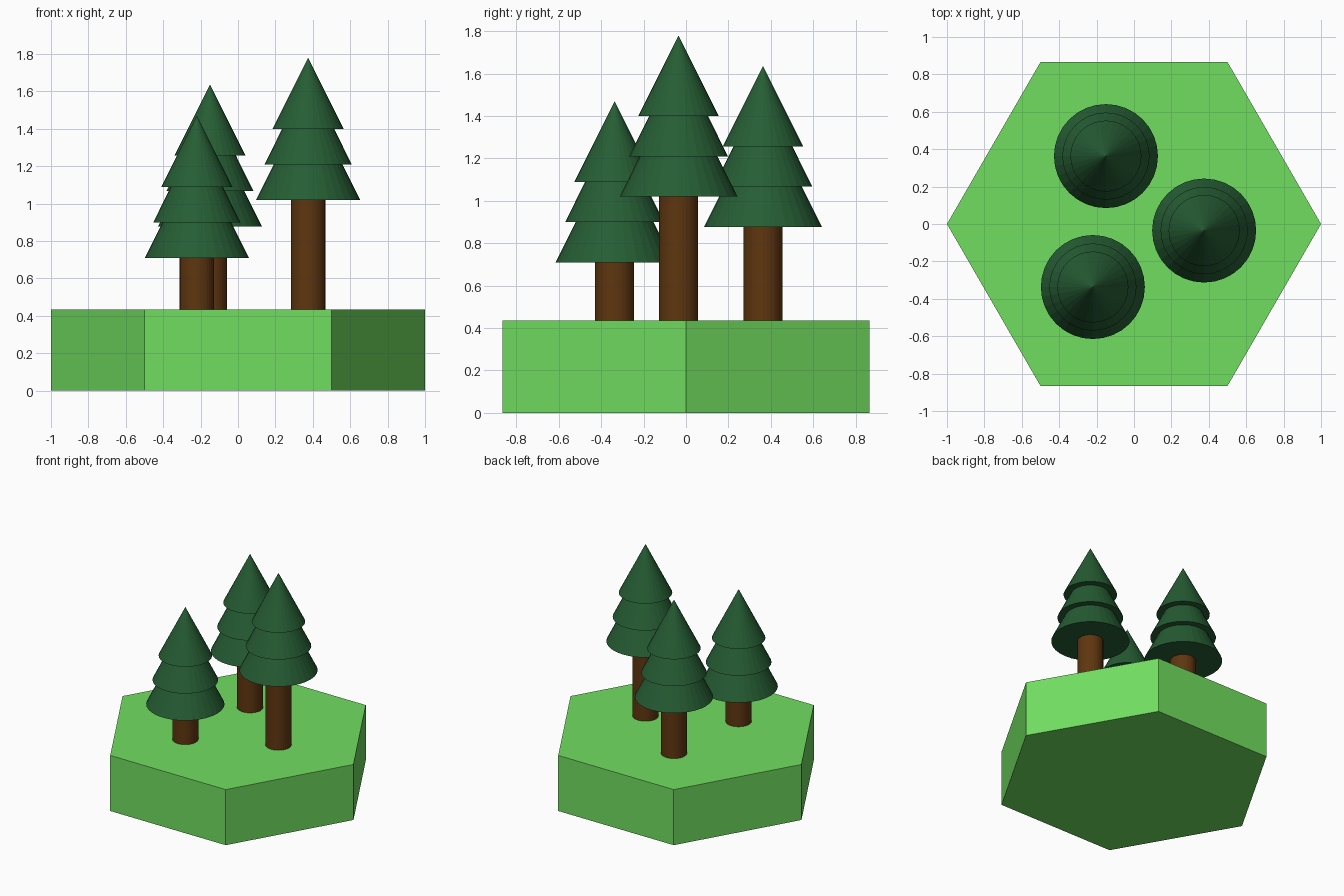
import bpy
import math

cube = bpy.data.objects.get("Cube")
if cube:
    bpy.data.objects.remove(cube, do_unlink=True)


def material(name, rgb):
    mat = bpy.data.materials.new(name)
    mat.use_nodes = True
    color = (*rgb, 1.0)
    mat.diffuse_color = color
    mat.node_tree.nodes["Principled BSDF"].inputs["Base Color"].default_value = color
    return mat


grass = material("grass green", (0.165, 0.73, 0.117))
needles = material("pine green", (0.019, 0.11, 0.034))
bark = material("bark brown", (0.115, 0.037, 0.005))


def frustum(name, x, y, bottom, top, r_bottom, r_top, sides, mat):
    """Upright cone or prism between two heights."""
    bpy.ops.mesh.primitive_cone_add(
        vertices=sides, radius1=r_bottom, radius2=r_top, depth=top - bottom,
        location=(x, y, (bottom + top) / 2))
    obj = bpy.context.object
    obj.name = name
    obj.data.materials.append(mat)
    return obj


# Hexagonal ground slab with corners on the x axis
GROUND = 0.435
slab = frustum("ground_slab", 0, 0, 0, GROUND, 1, 1, 6, grass)
slab.rotation_euler.z = math.radians(30)

# Each tier: name, height above the crown base, radius, cone height
TIERS = [("lower", 0, 0.278, 0.56), ("middle", 0.19, 0.233, 0.47),
         ("upper", 0.38, 0.19, 0.38)]

# Each tree: name, x, y, height of the crown base
TREES = [("tall", 0.375, -0.035, 1.02), ("medium", -0.15, 0.363, 0.877),
         ("short", -0.22, -0.337, 0.71)]

for tree, x, y, base in TREES:
    frustum(f"{tree}_tree_trunk", x, y, GROUND, base + 0.05, 0.092, 0.092, 32, bark)
    for tier, rise, radius, height in TIERS:
        frustum(f"{tree}_tree_{tier}_foliage", x, y, base + rise,
                base + rise + height, radius, 0, 32, needles)
